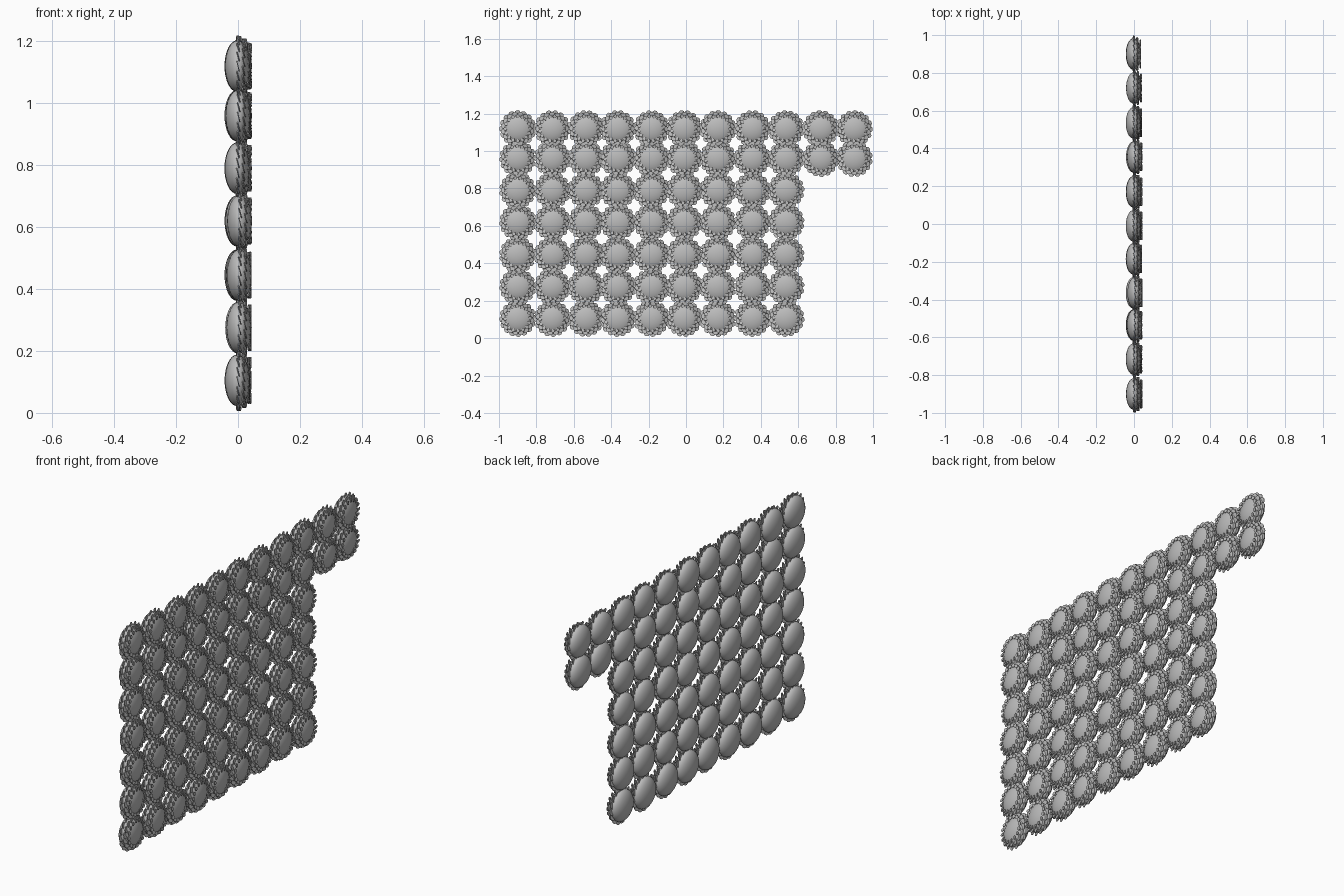
import bpy, bmesh, math, random
from mathutils import Matrix, Vector

if "Cube" in bpy.data.objects:
    bpy.data.objects.remove(bpy.data.objects["Cube"])

random.seed(4)


def material(name, v):
    m = bpy.data.materials.new(name)
    m.diffuse_color = (v, v, v, 1)
    m.use_nodes = True
    m.node_tree.nodes["Principled BSDF"].inputs["Base Color"].default_value = m.diffuse_color
    return m


grey = material("plain grey", 0.5)


def finish(bm, name):
    me = bpy.data.meshes.new(name)
    bm.to_mesh(me)
    bm.free()
    me.materials.append(grey)
    return me


# Flattened round button with its axis along x
bm = bmesh.new()
bmesh.ops.create_uvsphere(bm, u_segments=32, v_segments=16, radius=1)
bm.transform(Matrix.Diagonal((0.083, 0.083, 0.040, 1)))
bm.transform(Matrix.Rotation(math.pi / 2, 4, 'Y'))
for f in bm.faces:
    f.smooth = True
button_mesh = finish(bm, "button")

# Frill: rings of thin round petals stepping forward and inward
bm = bmesh.new()
for x, dist, size, count, turn in ((0.002, 0.082, 0.017, 16, 0),
                                   (0.020, 0.074, 0.016, 16, 0.5),
                                   (0.036, 0.066, 0.010, 16, 0)):
    for i in range(count):
        a = 2 * math.pi * (i + turn) / count
        place = (Matrix.Rotation(a, 4, 'X') @ Matrix.Translation((x, 0, dist))
                 @ Matrix.Rotation(0.25, 4, 'Z') @ Matrix.Rotation(math.pi / 2, 4, 'Y'))
        bmesh.ops.create_cone(bm, cap_ends=True, segments=10, radius1=size,
                              radius2=size, depth=0.003, matrix=place)
frill_mesh = finish(bm, "frill")

# Grid of flowers: seven rows, the top two longer
ys = [-0.90, -0.715, -0.535, -0.365, -0.185, -0.01, 0.17, 0.355, 0.535, 0.72, 0.90]
zs = [0.105, 0.275, 0.445, 0.62, 0.79, 0.96, 1.12]
for r, z in enumerate(zs):
    for c, y in enumerate(ys if r >= 5 else ys[:9]):
        x = random.uniform(-0.004, 0.005)
        spin = random.uniform(0, 0.4)
        for name, me in (("button", button_mesh), ("frill", frill_mesh)):
            ob = bpy.data.objects.new(f"{name}_{r}_{c}", me)
            ob.location = (x, y, z)
            ob.rotation_euler = (spin, 0, 0)
            bpy.context.collection.objects.link(ob)
